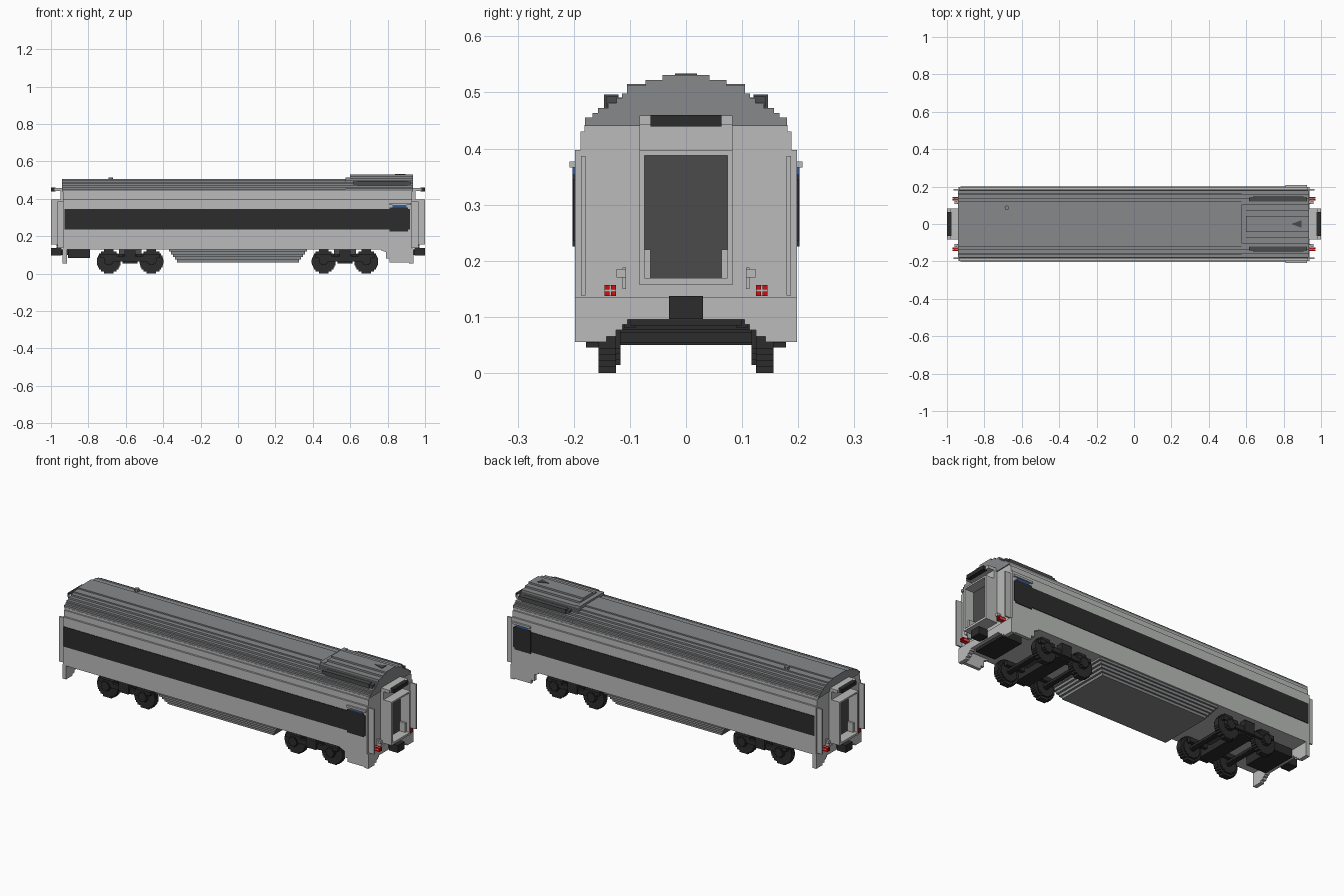
import bpy, bmesh, math

cube = bpy.data.objects.get("Cube")
if cube:
    bpy.data.objects.remove(cube, do_unlink=True)


def material(name, r, g, b):
    m = bpy.data.materials.new(name)
    m.use_nodes = True
    m.diffuse_color = (r, g, b, 1)
    m.node_tree.nodes["Principled BSDF"].inputs["Base Color"].default_value = (r, g, b, 1)
    return m


LIGHT = material("light grey", .49, .5, .49)
ROOF = material("roof grey", .245, .25, .258)
BLACK = material("black", .025, .025, .025)
CHARCOAL = material("charcoal", .07, .07, .07)
RED = material("signal red", .62, .005, .005)
BLUE = material("blue", .03, .1, .35)


def finish(name, bm, mat):
    bmesh.ops.recalc_face_normals(bm, faces=bm.faces)
    mesh = bpy.data.meshes.new(name)
    bm.to_mesh(mesh)
    bm.free()
    mesh.materials.append(mat)
    ob = bpy.data.objects.new(name, mesh)
    bpy.context.collection.objects.link(ob)
    return ob


def prism(name, pts, axis, lo, hi, mat):
    """Extrude a flat outline along x (points y,z), y (points x,z) or z (points x,y)."""
    place = {"x": lambda a, b, t: (t, a, b), "y": lambda a, b, t: (a, t, b),
             "z": lambda a, b, t: (a, b, t)}[axis]
    bm = bmesh.new()
    face = bm.faces.new([bm.verts.new(place(a, b, lo)) for a, b in pts])
    out = bmesh.ops.extrude_face_region(bm, geom=[face])
    vec = place(0, 0, hi - lo)
    bmesh.ops.translate(bm, vec=vec, verts=[v for v in out["geom"] if isinstance(v, bmesh.types.BMVert)])
    return finish(name, bm, mat)


def box(name, x, y, z, mat):
    x, y = sorted(x), sorted(y)
    return prism(name, [(x[0], y[0]), (x[1], y[0]), (x[1], y[1]), (x[0], y[1])], "z", z[0], z[1], mat)


def stepped(rows, top):
    """Symmetric staircase outline from (bottom height, half width) rows."""
    right = []
    for i, (z, w) in enumerate(rows):
        right += [(w, z), (w, rows[i + 1][0] if i + 1 < len(rows) else top)]
    return right + [(-w, z) for w, z in reversed(right)]


# Body shell and stepped roof
prism("body_shell", stepped([(.13, .198), (.397, .188), (.43, .181)], .442), "x", -.935, .93, LIGHT)
prism("main_roof", stepped([(.44, .18), (.453, .167), (.463, .157), (.472, .14), (.482, .12),
                            (.491, .098), (.498, .06)], .505), "x", -.94, .93, ROOF)
HUMP = [(.44, .18), (.455, .167), (.463, .157), (.472, .138), (.481, .124), (.49, .114), (.498, .105)]
prism("roof_hump", stepped(HUMP + [(.512, .072), (.522, .042)], .531), "x", .6, .935, ROOF)
prism("hump_rim", stepped(HUMP, .515), "x", .575, .6, ROOF)
prism("hump_mark", [(.84, 0), (.895, -.02), (.895, .02)], "z", .531, .534, CHARCOAL)
prism("roof_vent", [(-.68 + .012 * math.cos(i * math.pi / 4), .087 + .012 * math.sin(i * math.pi / 4))
                    for i in range(8)], "z", .49, .514, ROOF)

# Side windows, cab ledges, roof grilles and skirts
for s, side in ((1, "left"), (-1, "right")):
    box(side + "_window_band", (-.927, .92), (s * .192, s * .201), (.235, .345), BLACK)
    box(side + "_door_window", (.81, .91), (s * .192, s * .202), (.225, .354), BLACK)
    box(side + "_blue_display", (.825, .9), (s * .192, s * .202), (.354, .366), BLUE)
    box(side + "_door_ledge", (.81, .925), (s * .19, s * .208), (.366, .377), LIGHT)
    box(side + "_roof_grille", (.615, .925), (s * .12, s * .143), (.475, .493), CHARCOAL)
    box(side + "_grille_core", (.635, .905), (s * .12, s * .146), (.471, .496), CHARCOAL)
    prism(side + "_skirt", [(.765, .135), (.765, .125), (.79, .115), (.79, .08), (.81, .08), (.81, .06),
                            (.932, .06), (.932, .135)], "y", s * .18, s * .198, LIGHT)

# Stepped arch cut into the lower end panel
arch = [(.198, .135), (.198, .055), (.142, .055), (.142, .065), (.125, .065), (.125, .077),
        (.113, .077), (.113, .086), (.104, .086), (.104, .095)]
arch += [(-y, z) for y, z in reversed(arch)]
for e, end in ((1, "front"), (-1, "rear")):
    def X(a, b):
        return (e * a, e * b)

    prism(end + "_end_panel", arch, "x", e * .915, e * .937, LIGHT)
    # Gangway frame with a recessed door
    for s in (-1, 1):
        box(end + "_gangway_side", X(.93, 1), (s * .074, s * .083), (.157, .397), LIGHT)
        box(end + "_gangway_foot", X(.93, .98), (s * .063, s * .075), (.165, .22), LIGHT)
        box(end + "_corner_plate", X(.93, .965), (s * .179, s * .187), (.138, .387), LIGHT)
        box(end + "_handle_post", X(.93, .955), (s * .107, s * .113), (.15, .188), LIGHT)
        box(end + "_handle_grip", X(.945, .96), (s * .107, s * .124), (.17, .185), LIGHT)
        # Tail lamps split by a pale cross
        box(end + "_lamp_bar", X(.93, .962), (s * .1335, s * .1365), (.137, .157), LIGHT)
        box(end + "_lamp_bar", X(.93, .962), (s * .125, s * .145), (.1455, .1485), LIGHT)
        for dy in (.125, .1365):
            for dz in (.137, .1485):
                box(end + "_tail_lamp", X(.93, .97), (s * dy, s * (dy + .0085)), (dz, dz + .0085), RED)
    box(end + "_gangway_top", X(.93, 1), (-.083, .083), (.388, .397), LIGHT)
    box(end + "_gangway_sill", X(.93, 1), (-.083, .083), (.157, .169), LIGHT)
    box(end + "_door", X(.93, .945), (-.075, .075), (.169, .388), CHARCOAL)
    box(end + "_header", X(.92, .95), (-.083, .083), (.397, .445), LIGHT)
    box(end + "_canopy", X(.92, .985), (-.083, .083), (.442, .459), LIGHT)
    box(end + "_canopy_tip", X(.975, 1), (-.063, .063), (.439, .46), BLACK)
    # Coupler
    box(end + "_coupler_shank", X(.9, .96), (-.02, .02), (.1, .13), BLACK)
    box(end + "_coupler_head", X(.945, 1), (-.03, .03), (.096, .137), BLACK)
    box(end + "_draft_gear", X(.79, .91), (-.1, .1), (.085, .132), BLACK)

# Tapered equipment box below the floor
for i in range(5):
    box("underfloor_box", (-.37 + .011 * i, .37 - .011 * i), (-.188 + .009 * i, .188 - .009 * i),
        (.118 - .0145 * i, .133 - .0145 * i), ROOF)


def wheel_outline(cx, cz, r, n):
    """Disc drawn as a staircase of n rows."""
    rows = []
    for i in range(n):
        mid = (2 * i + 1) / n - 1
        rows.append((cz - r + 2 * r * i / n, r * math.sqrt(1 - mid * mid)))
    return [(cx + a, z) for a, z in stepped(rows, cz + r)]


# Bogies: wheels, axles, side frames and bolster
for cx in (-.577, .572):
    for dx in (-.114, .114):
        x = cx + dx
        for s in (-1, 1):
            prism("wheel", wheel_outline(x, .064, .064, 12), "y", s * .125, s * .156, BLACK)
            prism("wheel_flange", wheel_outline(x, .064, .05, 10), "y", s * .117, s * .125, BLACK)
            prism("axle_box", wheel_outline(x, .07, .025, 6), "y", s * .15, s * .178, BLACK)
            box("axle_spring", (x - .045, x + .045), (s * .155, s * .172), (.085, .105), BLACK)
        prism("axle", wheel_outline(x, .064, .014, 6), "y", -.13, .13, BLACK)
    for s in (-1, 1):
        box("side_frame", (cx - .14, cx + .14), (s * .155, s * .17), (.066, .092), BLACK)
        box("frame_spring", (cx - .03, cx + .03), (s * .14, s * .178), (.062, .125), BLACK)
        box("frame_rail", (cx - .15, cx + .15), (s * .09, s * .11), (.08, .105), BLACK)
    box("bolster", (cx - .04, cx + .04), (-.155, .155), (.055, .1), BLACK)
    box("bogie_pivot", (cx - .06, cx + .06), (-.07, .07), (.09, .132), CHARCOAL)
